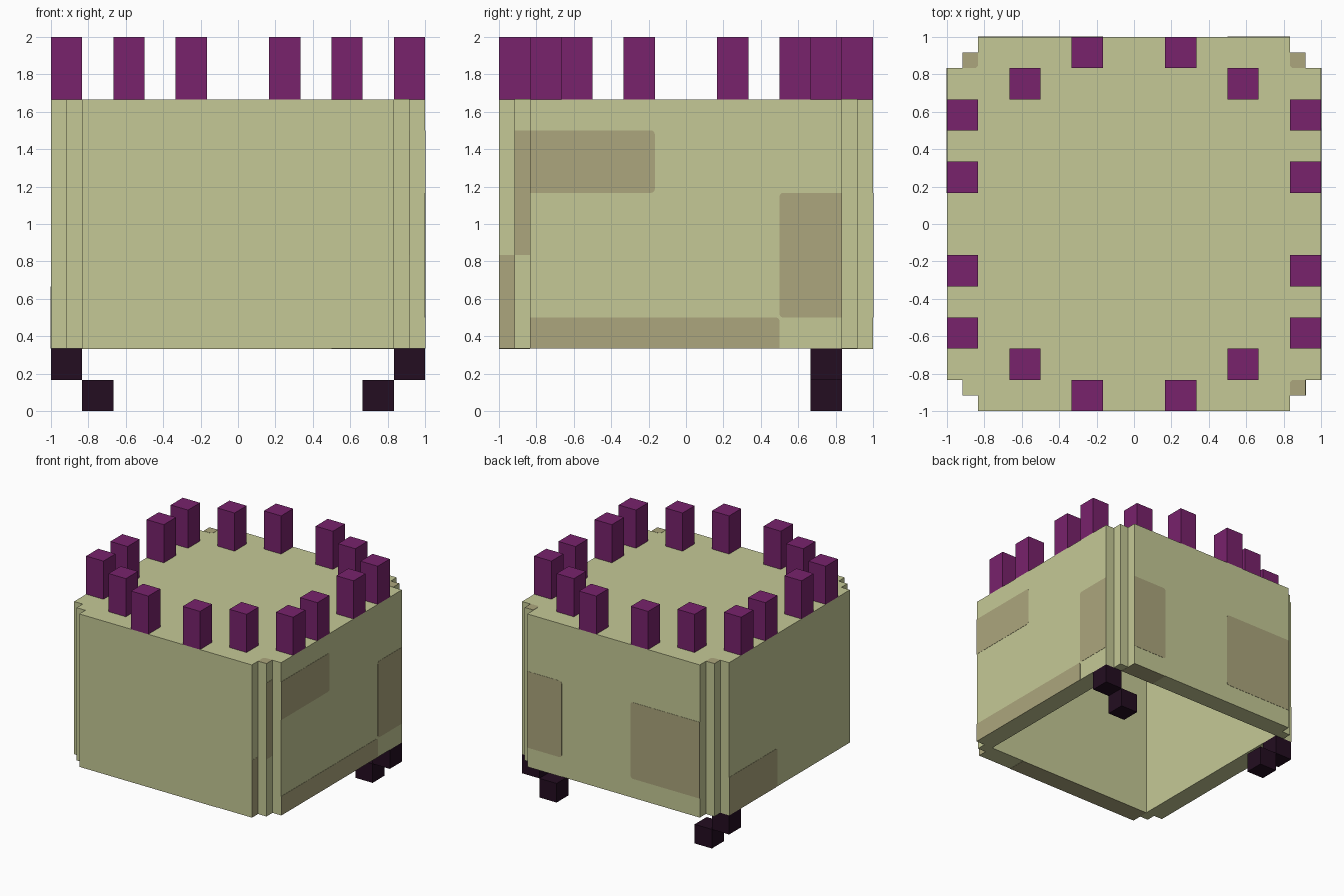
import bpy
import bmesh
import math
from mathutils import Vector

if "Cube" in bpy.data.objects:
    bpy.data.objects.remove(bpy.data.objects["Cube"], do_unlink=True)

U = 1 / 6          # one block of the model's grid
H = U / 2          # half a block


def material(name, colour):
    mat = bpy.data.materials.new(name)
    mat.use_nodes = True
    mat.diffuse_color = (*colour, 1)
    mat.node_tree.nodes["Principled BSDF"].inputs["Base Color"].default_value = (*colour, 1)
    return mat


GREEN = material("pale_green", (0.558, 0.584, 0.305))
BROWN = material("dull_brown", (0.413, 0.381, 0.205))
PURPLE = material("purple", (0.188, 0.016, 0.150))
DARK = material("dark_plum", (0.017, 0.004, 0.015))


def prism(name, points, offset, mat):
    """Extrude a flat loop of 3D points along an offset."""
    bm = bmesh.new()
    face = bm.faces.new([bm.verts.new(p) for p in points])
    new = bmesh.ops.extrude_face_region(bm, geom=[face], use_keep_orig=True)["geom"]
    moved = [g for g in new if isinstance(g, bmesh.types.BMVert)]
    bmesh.ops.translate(bm, verts=moved, vec=offset)
    bmesh.ops.recalc_face_normals(bm, faces=bm.faces)
    mesh = bpy.data.meshes.new(name)
    bm.to_mesh(mesh)
    bm.free()
    mesh.materials.append(mat)
    obj = bpy.data.objects.new(name, mesh)
    bpy.context.collection.objects.link(obj)
    return obj


def box(name, x, y, z, w, d, h, mat):
    """Box centred on x, y with its base at z."""
    corners = [(x + sx * w / 2, y + sy * d / 2, z)
               for sx, sy in ((-1, -1), (1, -1), (1, 1), (-1, 1))]
    return prism(name, corners, (0, 0, h), mat)


def patch(name, axis, level, u, v, rounded=""):
    """Thin painted plate facing outwards; rounded lists corners a, b, c, d
    counter-clockwise from the low u, low v corner."""
    radius = 0.02
    side = math.copysign(1, level) if axis < 2 else (1 if level > 1 else -1)
    flat = []
    for i, key in enumerate("abcd"):
        su, sv = ((-1, -1), (1, -1), (1, 1), (-1, 1))[i]
        cu, cv = u[su > 0], v[sv > 0]
        if key not in rounded:
            flat.append((cu, cv))
            continue
        for step in range(5):
            a = math.pi * (1 + i / 2 + step / 8)
            flat.append((cu - su * radius + radius * math.cos(a),
                         cv - sv * radius + radius * math.sin(a)))
    points = []
    for p in flat:
        p = list(p)
        p.insert(axis, level)
        points.append(p)
    offset = Vector()
    offset[axis] = side * 0.002
    return prism(name, points, offset, BROWN)


# Body: block with stepped corners, hollow and open underneath
corner = [(6 * U, 5 * U), (5 * U + H, 5 * U), (5 * U + H, 5 * U + H),
          (5 * U, 5 * U + H), (5 * U, 6 * U)]
outline = []
for sx, sy in ((1, 1), (-1, 1), (-1, -1), (1, -1)):
    run = corner if sx * sy > 0 else corner[::-1]
    outline += [(sx * x, sy * y, 2 * U) for x, y in run]
body = prism("body", outline, (0, 0, 8 * U), GREEN)
cutter = box("hollow_cutter", 0, 0, U, 10 * U, 10 * U, 9 * U - 0.01, GREEN)
cutter.hide_render = True
cut = body.modifiers.new("hollow", "BOOLEAN")
cut.operation = "DIFFERENCE"
cut.solver = "EXACT"
cut.object = cutter
bpy.context.view_layer.objects.active = body
bpy.ops.object.modifier_apply(modifier=cut.name)
bpy.data.objects.remove(cutter, do_unlink=True)

# Crown of posts, one quarter mirrored to all four
for sx in (-1, 1):
    for sy in (-1, 1):
        for px, py in ((1.5, 5.5), (3.5, 4.5), (5.5, 3.5), (5.5, 1.5)):
            box("crown_post", sx * px * U, sy * py * U, 10 * U, U, U, 2 * U, PURPLE)

# Feet: two stepped cubes on each side at the rear
for sx, side in ((1, "left"), (-1, "right")):
    box(side + "_upper_foot", sx * 5.5 * U, 4.5 * U, U, U, U, U, DARK)
    box(side + "_lower_foot", sx * 4.5 * U, 4.5 * U, 0, U, U, U, DARK)

# Patches on the left wall and its front corner steps
patch("left_upper_patch", 0, 6 * U, (-5 * U, -U), (7 * U, 9 * U), "bc")
patch("left_lower_patch", 0, 6 * U, (-5 * U, 3 * U), (2 * U, 3 * U), "c")
patch("left_rear_patch", 0, 6 * U, (3 * U, 5 * U), (3 * U, 7 * U), "ad")
patch("step_upper_patch", 0, 5 * U + H, (-5 * U - H, -5 * U), (5 * U, 9 * U))
patch("step_lower_patch", 0, 5 * U, (-6 * U, -5 * U - H), (2 * U, 5 * U))

# Patches on the back and right walls
patch("back_left_patch", 1, 6 * U, (3 * U, 5 * U), (3 * U, 7 * U), "ad")
patch("back_right_patch", 1, 6 * U, (-5 * U, -U), (3 * U, 7 * U), "bc")
patch("right_lower_patch", 0, -6 * U, (U, 5 * U), (2 * U, 4 * U), "ad")

# Patches on the corner step tops
outer, inner = 5 * U + H, 5 * U
patch("top_back_left_patch", 2, 10 * U, (inner, outer), (inner, outer), "a")
patch("top_back_right_patch", 2, 10 * U, (-outer, -inner), (inner, outer), "b")
patch("top_front_left_patch", 2, 10 * U, (inner, outer), (-outer, -inner), "d")

# Patches under the rim
patch("rim_back_patch", 2, 2 * U, (3 * U, 5 * U), (5 * U, 6 * U))
patch("rim_front_patch", 2, 2 * U, (-5 * U, 3 * U), (-6 * U, -5 * U))
